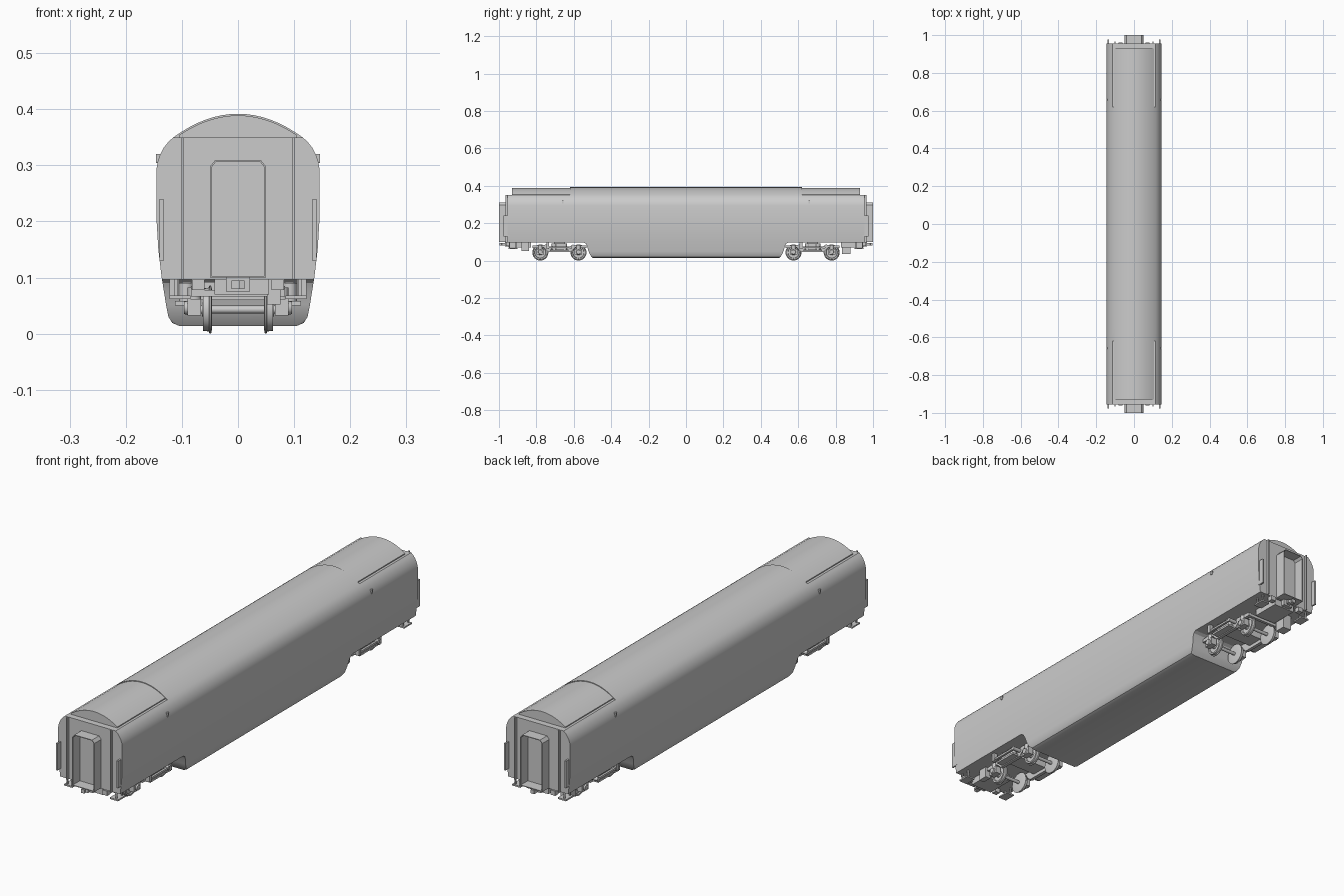
import bpy, bmesh, math
from mathutils import Vector

if "Cube" in bpy.data.objects:
    bpy.data.objects.remove(bpy.data.objects["Cube"])


def finish(name, bm, smooth=None):
    bmesh.ops.remove_doubles(bm, verts=bm.verts, dist=1e-5)
    bmesh.ops.dissolve_degenerate(bm, edges=bm.edges, dist=1e-5)
    bmesh.ops.recalc_face_normals(bm, faces=bm.faces)
    me = bpy.data.meshes.new(name)
    bm.to_mesh(me)
    bm.free()
    ob = bpy.data.objects.new(name, me)
    bpy.context.collection.objects.link(ob)
    if smooth:
        bpy.ops.object.select_all(action='DESELECT')
        ob.select_set(True)
        bpy.context.view_layer.objects.active = ob
        bpy.ops.object.shade_smooth_by_angle(angle=math.radians(smooth))
    return ob


def loft(name, rings, smooth=None):
    """Skin a list of closed rings of 3D points and cap both ends."""
    bm = bmesh.new()
    rows = [[bm.verts.new(p) for p in r] for r in rings]
    n = len(rows[0])
    for a, b in zip(rows, rows[1:]):
        for i in range(n):
            j = (i + 1) % n
            bm.faces.new((a[i], a[j], b[j], b[i]))
    bm.faces.new(rows[0])
    bm.faces.new(rows[-1])
    return finish(name, bm, smooth)


def box(name, x0, x1, y0, y1, z0, z1):
    return loft(name, [[(x, y0, z0), (x, y1, z0), (x, y1, z1), (x, y0, z1)] for x in (x0, x1)])


def side_prism(name, pts, x0, x1, smooth=None):
    return loft(name, [[(x, y, z) for y, z in pts] for x in (x0, x1)], smooth)


def turned_x(name, prof, y, z, n=28):
    """Round part about an x-parallel axis; prof is (x, radius) pairs."""
    ring = lambda x, r: [(x, y + r * math.cos(2 * math.pi * i / n),
                          z + r * math.sin(2 * math.pi * i / n)) for i in range(n)]
    return loft(name, [ring(x, r) for x, r in prof], 35)


def turned_z(name, x, y, z0, z1, r, n=12):
    ring = lambda z: [(x + r * math.cos(2 * math.pi * i / n),
                       y + r * math.sin(2 * math.pi * i / n), z) for i in range(n)]
    return loft(name, [ring(z0), ring(z1)], 35)


# Body shell: half profile lofted along the car, clipped at belly and roof
def roof_z(x, top=.392):
    return top - .042 * (x / .115) ** 2


SIDE = [(.115, .35), (.124, .342), (.132, .332), (.139, .319), (.143, .307), (.145, .295),
        (.145, .2), (.142, .15), (.136, .1), (.128, .05), (.124, .03), (.117, .019), (.105, .014)]


def width_at(z):
    for (xa, za), (xb, zb) in zip(SIDE, SIDE[1:]):
        if zb <= z <= za:
            return xa + (xb - xa) * (za - z) / (za - zb)
    return SIDE[-1][0]


def body_ring(y, zb, flat_top):
    half = [(x, .35 if flat_top else roof_z(x)) for x in [.115 * i / 8 for i in range(8)]]
    half += [(x, z) if z >= zb else (width_at(zb), zb) for x, z in SIDE]
    return [(x, y, z) for x, z in half] + [(-x, y, z) for x, z in reversed(half[1:])]


stations = [(.5, .014, 0), (.512, .03, 0), (.522, .052, 0), (.528, .075, 0), (.536, .09, 0),
            (.548, .097, 0), (.62, .097, 0), (.62, .097, 1), (.955, .097, 1)]
rings = [body_ring(-y, b, f) for y, b, f in reversed(stations)]
rings += [body_ring(y, b, f) for y, b, f in stations]
loft("body_shell", rings, 30)


def bogie(cy):
    # Wheelsets
    for ay in (cy - .102, cy + .102):
        turned_x("axle", [(-.085, .007), (.085, .007)], ay, .043, 12)
        for s in (-1, 1):
            prof = [(.046, .012), (.046, .034), (.048, .043), (.051, .043), (.052, .039),
                    (.062, .038), (.062, .031), (.057, .029), (.057, .014), (.064, .012)]
            turned_x("wheel", [(s * x, r) for x, r in prof], ay, .043)
            box("axle_box", s * .066, s * .09, ay - .02, ay + .02, .032, .062)
            turned_x("axle_cap", [(s * .088, .013), (s * .096, .011)], ay, .046, 16)
            turned_z("primary_spring", s * .078, ay, .06, .082, .012)
    # Side frames, suspension and dampers
    beam = [(-.145, .066), (-.12, .066), (-.085, .07), (-.06, .046), (.06, .046), (.085, .07),
            (.12, .066), (.145, .066), (.145, .08), (.07, .085), (.04, .066), (-.04, .066),
            (-.07, .085), (-.145, .08)]
    for s in (-1, 1):
        side_prism("bogie_side_frame", [(cy + y, z) for y, z in beam], s * .07, s * .084)
        for d in (-.028, .028):
            turned_z("bolster_spring", s * .092, cy + d, .058, .09, .013)
        box("spring_plank", s * .08, s * .112, cy - .05, cy + .05, .05, .058)
        turned_x("damper_mount", [(s * .08, .008), (s * .12, .008)], cy + .06, .07, 12)
        box("damper_rod", s * .11, s * .119, cy - .06, cy + .065, .066, .074)
        box("damper_bracket", s * .105, s * .122, cy - .07, cy - .055, .062, .097)
    box("bogie_bolster", -.1, .1, cy - .035, cy + .035, .06, .092)
    box("bogie_pivot", -.035, .035, cy - .03, cy + .03, .09, .099)
    for e in (-.138, .138):
        box("bogie_end_beam", -.08, .08, cy + e - .006, cy + e + .006, .066, .078)


for s in (-1, 1):
    bogie(s * .677)

    # Separate raised end roof, leaving side gutters
    xs = [-.105 + .21 * i / 18 for i in range(19)]
    loft("end_roof", [[(-.105, y, .345)] + [(x, y, roof_z(x, .389)) for x in xs] + [(.105, y, .345)]
                      for y in (s * .618, s * .93)], 30)

    # Open gangway tube with chamfered top
    bm = bmesh.new()
    outer = [(-.05, .1), (-.05, .298), (-.04, .31), (.04, .31), (.05, .298), (.05, .1)]
    inner = [(-.047, .103), (-.047, .297), (-.039, .307), (.039, .307), (.047, .297), (.047, .103)]
    loops = [[bm.verts.new((x, s * y, z)) for x, z in p]
             for p, y in ((outer, .954), (outer, 1), (inner, 1), (inner, .954))]
    for k in range(4):
        a, b = loops[k], loops[(k + 1) % 4]
        for i in range(6):
            j = (i + 1) % 6
            bm.faces.new((a[i], a[j], b[j], b[i]))
    finish("gangway", bm)

    # Coupler and draft gear
    box("draft_gear", -.042, .055, s * .83, s * .95, .07, .098)
    box("coupler_carrier", -.021, .021, s * .945, s * .967, .075, .102)
    box("coupler_shank", -.008, .008, s * .95, s * .985, .081, .093)
    jaw = [(-.012, .975), (.012, .975), (.012, .985), (.002, .987), (.004, .998), (-.012, .998)]
    loft("coupler_head", [[(x, s * y, z) for x, y in jaw] for z in (.08, .095)])

    for t in (-1, 1):
        # End wall rails, wind deflectors and marker lamps
        box("end_rail", t * .097, t * .102, s * .95, s * .965, .097, .35)
        box("end_deflector", t * .133, t * .14, s * .945, s * .976, .13, .24)
        box("side_lamp", t * .139, t * .1465, s * .655, s * .663, .304, .32)
        # Steps and hose brackets under the end sill
        box("end_step", t * .085, t * .122, s * .9, s * .95, .062, .068)
        for y in (.905, .94):
            box("step_hanger", t * .108, t * .114, s * y, s * (y + .006), .062, .099)
        box("hose_bracket", t * .06, t * .082, s * .94, s * .962, .078, .097)

# Underfloor equipment boxes
box("rear_equipment_box", -.088, -.048, .835, .88, .034, .098)
box("front_equipment_box", .052, .076, -.88, -.84, .052, .098)
